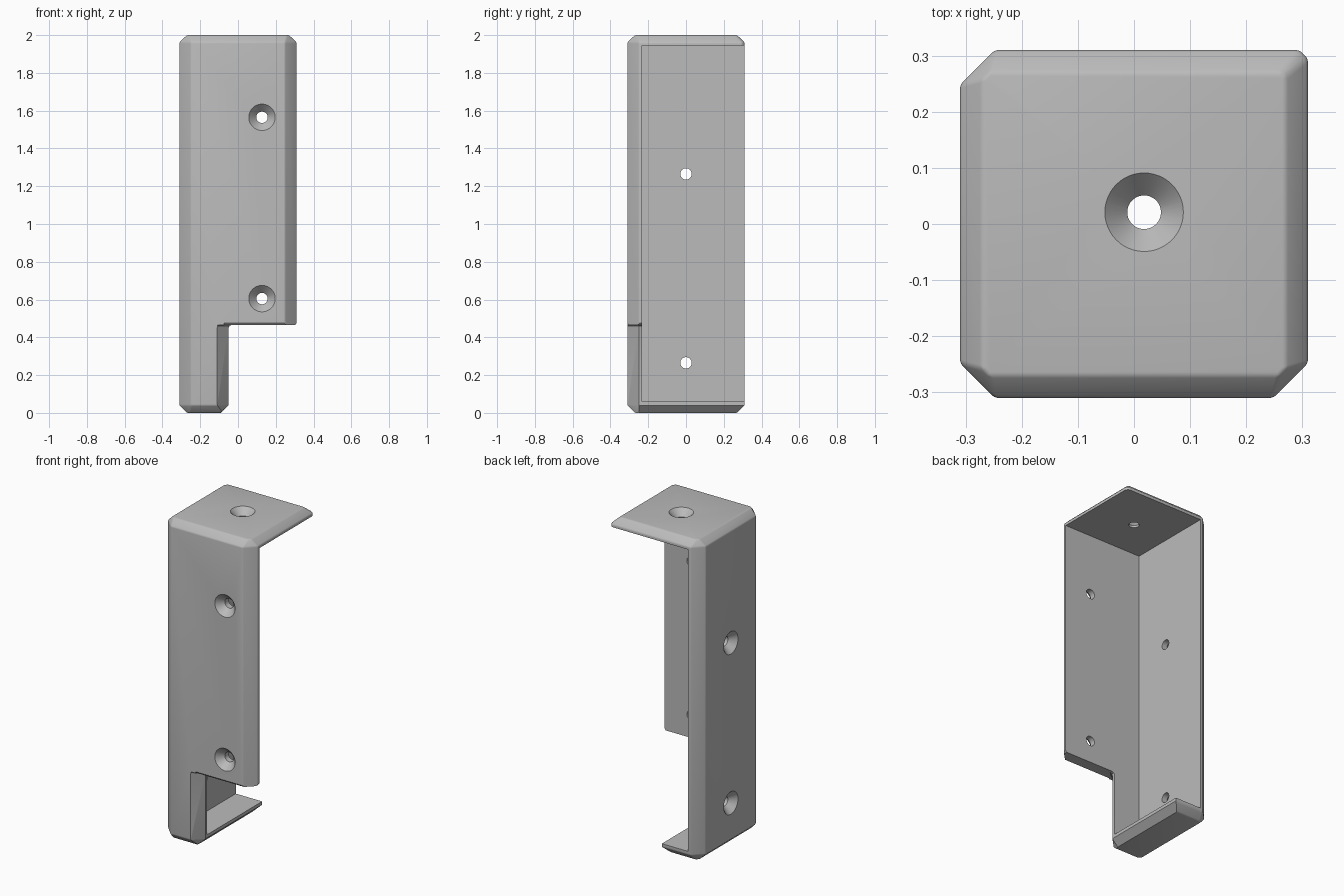
import bpy, bmesh, math
from mathutils import Matrix

if "Cube" in bpy.data.objects:
    bpy.data.objects.remove(bpy.data.objects["Cube"])

R = 0.31          # half width of the bracket
grey = bpy.data.materials.new("grey plastic")
grey.diffuse_color = (0.5, 0.5, 0.5, 1)
grey.use_nodes = True
grey.node_tree.nodes["Principled BSDF"].inputs["Base Color"].default_value = grey.diffuse_color


def loft(name, rings):
    """Closed solid through rings that share one point count."""
    bm = bmesh.new()
    loops = [[bm.verts.new(p) for p in ring] for ring in rings]
    n = len(loops[0])
    for a, b in zip(loops, loops[1:]):
        for i in range(n):
            j = (i + 1) % n
            bm.faces.new((a[i], a[j], b[j], b[i]))
    bm.faces.new(loops[0][::-1])
    bm.faces.new(loops[-1])
    bmesh.ops.recalc_face_normals(bm, faces=bm.faces)
    mesh = bpy.data.meshes.new(name)
    bm.to_mesh(mesh)
    bm.free()
    mesh.materials.append(grey)
    ob = bpy.data.objects.new(name, mesh)
    bpy.context.collection.objects.link(ob)
    return ob


def box(name, lo, hi):
    (x0, y0, z0), (x1, y1, z1) = lo, hi
    return loft(name, [[(x0, y0, z), (x1, y0, z), (x1, y1, z), (x0, y1, z)] for z in (z0, z1)])


def apply_mods(ob):
    bpy.context.view_layer.objects.active = ob
    for m in list(ob.modifiers):
        bpy.ops.object.modifier_apply(modifier=m.name)


def soften(ob, width, angle=20):
    m = ob.modifiers.new("soft edges", 'BEVEL')
    m.width, m.segments = width, 3
    m.limit_method, m.angle_limit = 'ANGLE', math.radians(angle)
    apply_mods(ob)


def plan(z, r, c, d):
    """Square outline, three corners cut by c and the back right one by d."""
    return [(x, y, z) for x, y in (
        (-r + c, -r), (r - c, -r), (r, -r + c), (r, r - d),
        (r - d, r), (-r + c, r), (-r, r - c), (-r, -r + c))]


# Outer body with chamfered corners, top and bottom
bracket = loft("bracket", [plan(0, .27, .012, .008), plan(.04, R, .062, .015),
                           plan(1.962, R, .062, .015), plan(2, .27, .012, .008)])
soften(bracket, .008)

cutters = []
# Open interior behind the front and left walls
cutters.append(box("interior_cutter", (-.232, -.232, .06), (.6, .6, 1.945)))


# Notch at the lower right, leaving a chamfered edge on the foot
def notch(z, s):
    return [(x, y, z) for x, y in ((-.11 + s * .2, -.5), (-.11 + s * .2, -R), (-.05 + s, -R + .06),
                                   (-.05 + s, .5), (.5, .5), (.5, -.5))]


cutters.append(loft("notch_cutter", [notch(-.02, -.06), notch(.04, 0), notch(.45, 0),
                                     notch(.461, .005), notch(.466, .018)]))

# Small chamfers along the lower edge of the front wall
k = .012
for axis in "xy":
    prof = [(-R - k, .466 - 2 * k), (-R + k, .466), (-R - k, .466 + 2 * k)]
    prof = [(-R + k, .46), (-R - .01, .466 + k + .01), (-R - .01, .46)]
    if axis == "x":
        rings = [[(x, a, b) for a, b in prof] for x in (-.075, .5)]
    else:
        rings = [[(-a, y, b) for a, b in prof] for y in (-.5, -.1)]
    cutters.append(loft("lower_edge_cutter_" + axis, rings))


# Countersunk screw holes, cut along local -z from the outer surface
def screw_hole(name, matrix):
    rings = []
    for r, z in ((.03, -.2), (.03, -.042), (.07, 0), (.07, .05)):
        rings.append([(r * math.cos(t * math.tau / 48), r * math.sin(t * math.tau / 48), z)
                      for t in range(48)])
    ob = loft(name, rings)
    ob.data.transform(matrix)
    cutters.append(ob)


T, Rot = Matrix.Translation, Matrix.Rotation
for i, z in enumerate((1.565, .605)):
    screw_hole(f"front_hole_cutter_{i}", T((.127, -R, z)) @ Rot(math.pi / 2, 4, 'X'))
for i, z in enumerate((1.265, .265)):
    screw_hole(f"side_hole_cutter_{i}", T((-R, 0, z)) @ Rot(-math.pi / 2, 4, 'Y'))
screw_hole("top_hole_cutter", T((.018, .021, 2)))

for c in cutters:
    m = bracket.modifiers.new(c.name, 'BOOLEAN')
    m.operation, m.solver, m.object = 'DIFFERENCE', 'EXACT', c
apply_mods(bracket)
for c in cutters:
    bpy.data.objects.remove(c)

bpy.ops.object.select_all(action='DESELECT')
bracket.select_set(True)
bpy.context.view_layer.objects.active = bracket
bpy.ops.object.shade_smooth_by_angle(angle=math.radians(30))
